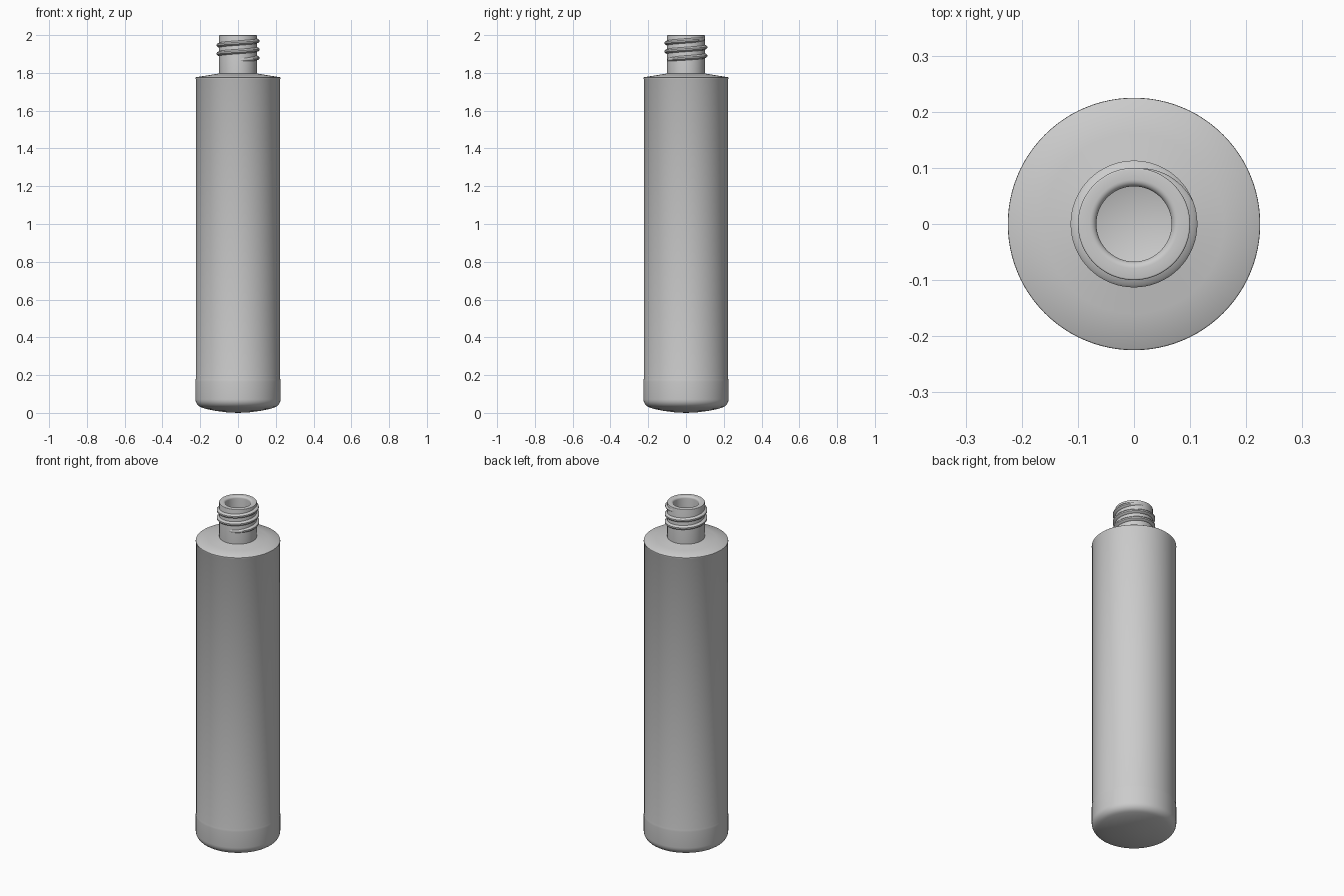
import bpy, bmesh, math

if "Cube" in bpy.data.objects:
    bpy.data.objects.remove(bpy.data.objects["Cube"])

SEG = 96


def finish(name, bm):
    bmesh.ops.recalc_face_normals(bm, faces=bm.faces)
    me = bpy.data.meshes.new(name)
    bm.to_mesh(me)
    bm.free()
    ob = bpy.data.objects.new(name, me)
    bpy.context.collection.objects.link(ob)
    bpy.ops.object.select_all(action='DESELECT')
    ob.select_set(True)
    bpy.context.view_layer.objects.active = ob
    bpy.ops.object.shade_smooth_by_angle(angle=math.radians(35))
    return ob


def lathe(name, profile):
    bm = bmesh.new()
    vs = [bm.verts.new((r, 0, z)) for r, z in profile]
    es = [bm.edges.new(p) for p in zip(vs, vs[1:])]
    bmesh.ops.spin(bm, geom=vs + es, cent=(0, 0, 0), axis=(0, 0, 1),
                   angle=2 * math.pi, steps=SEG)
    bmesh.ops.remove_doubles(bm, verts=bm.verts, dist=1e-5)
    return finish(name, bm)


def arc(cr, cz, rad, a0, a1, n=6):
    return [(cr + rad * math.cos(math.radians(a0 + (a1 - a0) * i / n)),
             cz + rad * math.sin(math.radians(a0 + (a1 - a0) * i / n)))
            for i in range(n + 1)]


# Bottle: domed base, slightly wider foot band, body, shoulder, neck, lip, hollow inside
outer = [(0, 0), (0.06, 0.003), (0.12, 0.011), (0.17, 0.021)]
outer += arc(0.180, 0.072, 0.045, -75, 0)
outer += [(0.225, 0.165), (0.2245, 0.175), (0.223, 0.183), (0.223, 1.766)]
outer += [(0.225, 1.770), (0.2245, 1.775), (0.222, 1.777), (0.16, 1.787), (0.10, 1.797)]
lip = arc(0.097, 1.997, 0.003, 0, 90, 3) + [(0.085, 2.0)] + arc(0.079, 1.988, 0.012, 90, 180)
inner = [(0.067, 1.79), (0.08, 1.775), (0.185, 1.755)]
bowl = [(0.185 * math.cos(t), 0.19 - 0.14 * math.sin(t))
        for t in [math.pi / 2 * i / 12 for i in range(12)]] + [(0, 0.05)]
lathe("bottle", outer + lip + inner + bowl)

# Screw thread: tapered ridge winding around the neck
bm = bmesh.new()
TURNS, PITCH, Z0 = 2.5, 0.045, 1.868
steps = int(TURNS * 72)
section = [(0, -0.013), (0.7, -0.009), (1, -0.004), (1, 0.004), (0.7, 0.009), (0, 0.013)]
rings = []
for i in range(steps + 1):
    turn = TURNS * i / steps
    fade = min(1, i / 14, (steps - i) / 14) * 0.95 + 0.05
    a = -math.pi / 2 + 2 * math.pi * turn
    rings.append([bm.verts.new(((0.098 + 0.015 * h * fade) * math.cos(a),
                                (0.098 + 0.015 * h * fade) * math.sin(a),
                                Z0 + PITCH * turn + dz * (0.5 + 0.5 * fade)))
                  for h, dz in section])
for p, q in zip(rings, rings[1:]):
    for j in range(len(section)):
        k = (j + 1) % len(section)
        bm.faces.new((p[j], p[k], q[k], q[j]))
bm.faces.new(rings[0])
bm.faces.new(rings[-1])
finish("neck_thread", bm)
